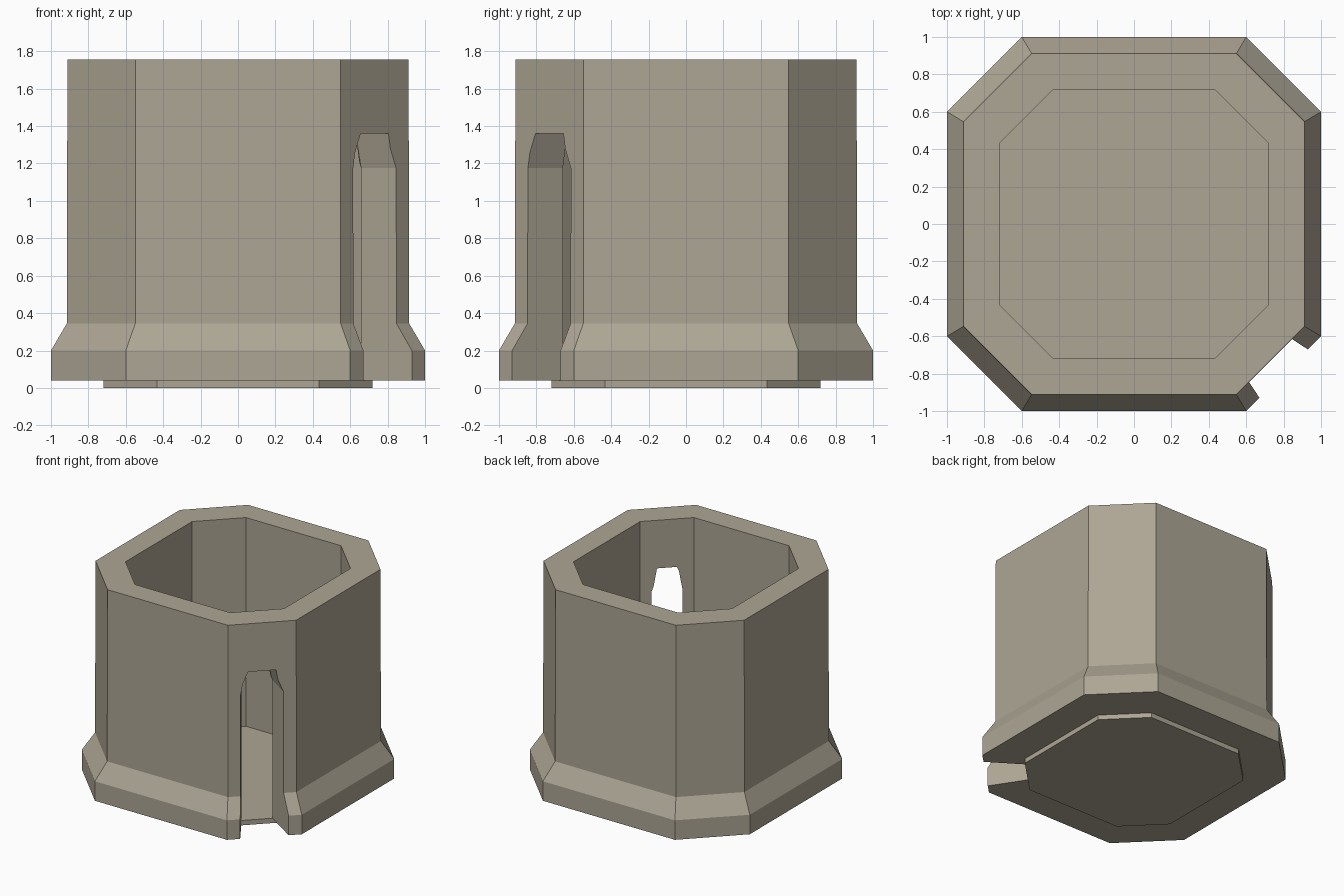
import bpy, bmesh
from mathutils import Vector

if "Cube" in bpy.data.objects:
    bpy.data.objects.remove(bpy.data.objects["Cube"], do_unlink=True)

stone = bpy.data.materials.new("warm grey stone")
stone.use_nodes = True
colour = (0.42, 0.38, 0.30, 1)
stone.diffuse_color = colour
stone.node_tree.nodes["Principled BSDF"].inputs["Base Color"].default_value = colour


def octagon(a, b, z):
    """Octagon with half width a and half length b of its straight sides."""
    return [(a, -b, z), (a, b, z), (b, a, z), (-b, a, z),
            (-a, b, z), (-a, -b, z), (-b, -a, z), (b, -a, z)]


def loft(name, loops, closed=False):
    """Skin a stack of loops; cap the ends, or join the last to the first."""
    bm = bmesh.new()
    rings = [[bm.verts.new(p) for p in loop] for loop in loops]
    pairs = list(zip(rings, rings[1:]))
    if closed:
        pairs.append((rings[-1], rings[0]))
    else:
        bm.faces.new(rings[0])
        bm.faces.new(rings[-1])
    for low, high in pairs:
        n = len(low)
        for i in range(n):
            j = (i + 1) % n
            bm.faces.new((low[i], low[j], high[j], high[i]))
    bmesh.ops.recalc_face_normals(bm, faces=bm.faces)
    mesh = bpy.data.meshes.new(name)
    bm.to_mesh(mesh)
    bm.free()
    mesh.materials.append(stone)
    obj = bpy.data.objects.new(name, mesh)
    bpy.context.collection.objects.link(obj)
    return obj


# Tower wall with flared footing, hollow through the middle
INNER = (0.72, 0.432)
FLOOR = 0.04
TOP = 1.755
wall = loft("tower_wall", [
    octagon(*INNER, FLOOR),
    octagon(1.0, 0.6, FLOOR),
    octagon(1.0, 0.6, 0.2),
    octagon(0.915, 0.549, 0.345),
    octagon(0.912, 0.547, TOP),
    octagon(*INNER, TOP)], closed=True)

# Floor slab that fills the hollow and stands below the wall
loft("floor_slab", [octagon(*INNER, 0), octagon(*INNER, FLOOR)])

# Splayed doorway through the front left corner, wider towards the outside
outward = Vector((1, -1, 0)).normalized()
across = Vector((1, 1, 0)).normalized()


def door_outline(r):
    w = 0.117 + 0.21 * (r - 0.817)
    outline = [(-w, -0.2), (w, -0.2), (w, 1.175),
               (0.65 * w, 1.36), (-0.65 * w, 1.36), (-w, 1.175)]
    return [outward * r + across * t + Vector((0, 0, z)) for t, z in outline]


cutter = loft("door_cutter", [door_outline(0.7), door_outline(1.3)])
cutter.hide_render = True
cut = wall.modifiers.new("doorway", "BOOLEAN")
cut.operation = "DIFFERENCE"
cut.solver = "EXACT"
cut.object = cutter
bpy.context.view_layer.objects.active = wall
bpy.ops.object.modifier_apply(modifier=cut.name)
bpy.data.objects.remove(cutter, do_unlink=True)
